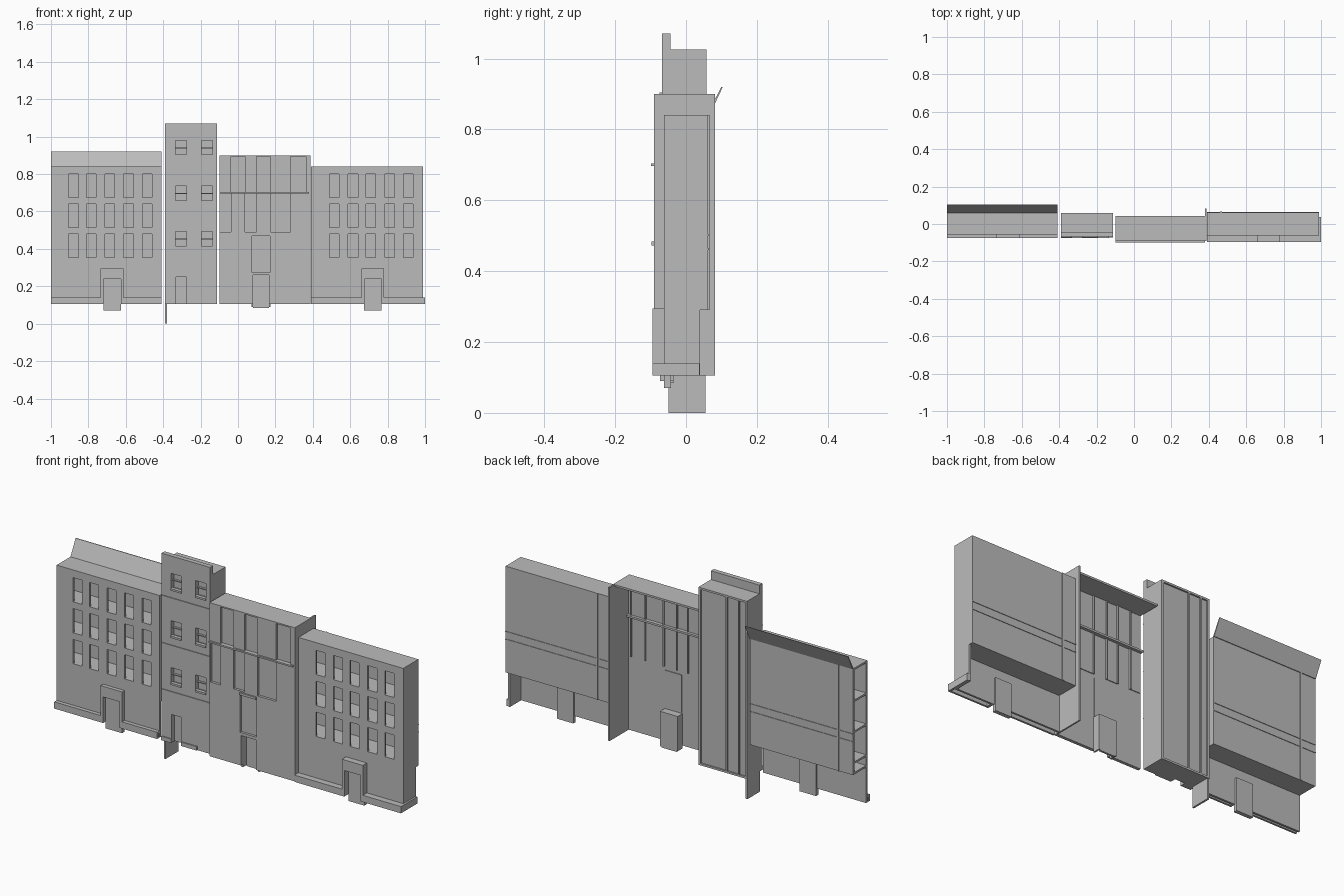
import bpy, bmesh

cube = bpy.data.objects.get("Cube")
if cube:
    bpy.data.objects.remove(cube, do_unlink=True)

grey = bpy.data.materials.new("plain grey")
grey.use_nodes = True
COLOUR = (0.5, 0.5, 0.5, 1)
grey.diffuse_color = COLOUR
grey.node_tree.nodes["Principled BSDF"].inputs["Base Color"].default_value = COLOUR


def finish(name, bm):
    bmesh.ops.recalc_face_normals(bm, faces=bm.faces)
    mesh = bpy.data.meshes.new(name)
    bm.to_mesh(mesh)
    bm.free()
    mesh.materials.append(grey)
    ob = bpy.data.objects.new(name, mesh)
    bpy.context.collection.objects.link(ob)
    return ob


def extrude(bm, faces, vec):
    """Give flat faces a thickness."""
    geo = bmesh.ops.extrude_face_region(bm, geom=faces, use_keep_orig=True)["geom"]
    verts = [g for g in geo if isinstance(g, bmesh.types.BMVert)]
    bmesh.ops.translate(bm, verts=verts, vec=vec)


def box(name, x, y, z):
    bm = bmesh.new()
    bmesh.ops.create_cube(bm, size=1)
    for v in bm.verts:
        for i, (a, b) in enumerate((x, y, z)):
            v.co[i] = a if v.co[i] < 0 else b
    return finish(name, bm)


def wall(name, x, z, y, thick, holes):
    """Front wall with rectangular openings (x0, x1, z0, z1)."""
    xs = sorted({*x, *(v for h in holes for v in h[:2])})
    zs = sorted({*z, *(v for h in holes for v in h[2:])})
    bm = bmesh.new()
    for a, b in zip(xs, xs[1:]):
        for c, d in zip(zs, zs[1:]):
            mx, mz = (a + b) / 2, (c + d) / 2
            if not any(h[0] < mx < h[1] and h[2] < mz < h[3] for h in holes):
                bm.faces.new([bm.verts.new((px, y, pz))
                              for px, pz in ((a, c), (b, c), (b, d), (a, d))])
    bmesh.ops.remove_doubles(bm, verts=bm.verts, dist=1e-5)
    extrude(bm, bm.faces[:], (0, thick, 0))
    return finish(name, bm)


def profile(name, points, x):
    """Side outline (y, z) drawn along x."""
    bm = bmesh.new()
    face = bm.faces.new([bm.verts.new((x[0], py, pz)) for py, pz in points])
    extrude(bm, [face], (x[1] - x[0], 0, 0))
    return finish(name, bm)


T = 0.01
BASE = 0.105
SOFFIT = 0.29
ROOF = 0.84


def wing(side, x, front, plinth, columns, door, groove):
    """Hollow side wing: pierced front, floors, back panel, portal and plinth."""
    x0, x1 = x
    back = 0.062
    holes = [(c - 0.026, c + 0.026, z, z + 0.125)
             for c in columns for z in (0.355, 0.515, 0.675)]
    d0, d1 = door
    holes.append((d0, d1, BASE, 0.24))
    wall(side + "_front_wall", x, (BASE, ROOF), front, T, holes)
    for i, z in enumerate((SOFFIT, 0.345, 0.505, 0.665, ROOF - T)):
        box(f"{side}_floor_{i}", x, (front + T, back), (z, z + T))
    box(side + "_back_panel", x, (back - T, back), (SOFFIT, ROOF))
    # Thin ribs on the back
    box(side + "_back_upright", (groove, groove + T), (back, back + 0.004), (SOFFIT, ROOF))
    for z in (0.46, 0.5):
        box(side + "_back_rail", x, (back, back + 0.003), (z, z + 0.004))
    # Entrance portal and door
    for a, b in ((d0 - 0.014, d0), (d1, d1 + 0.014)):
        box(side + "_portal_post", (a, b), (plinth, front), (BASE, 0.295))
    box(side + "_portal_lintel", (d0, d1), (plinth, front), (0.24, 0.295))
    box(side + "_door", (d0, d1), (front, front + 0.02), (0.07, 0.24))
    # Plinth shelf with a front lip, broken by the doorway
    for a, b in ((x0, d0 - 0.014), (d1 + 0.014, x1)):
        box(side + "_plinth_top", (a, b), (plinth, front), (0.13, 0.14))
        box(side + "_plinth_face", (a, b), (plinth, plinth + T), (BASE, 0.14))


wing("right", (-1, -0.41), -0.055, -0.075,
     (-0.88, -0.785, -0.685, -0.585, -0.485), (-0.72, -0.625), -0.92)
wing("left", (0.39, 0.99), -0.062, -0.095,
     (0.515, 0.615, 0.71, 0.812, 0.91), (0.675, 0.767), 0.46)

# End walls of the wings
box("left_end_wall", (0.98, 0.99), (-0.062, 0.04), (BASE, ROOF))
box("left_end_wall_back", (0.98, 0.99), (0.04, 0.062), (SOFFIT, ROOF))
box("left_end_plinth", (0.99, 1), (-0.095, 0.038), (BASE, 0.14))
box("right_inner_wall", (-0.42, -0.41), (-0.045, 0.06), (SOFFIT, ROOF))

# Leaning roof strip on the right wing
profile("leaning_roof_strip", ((0.058, ROOF), (0.066, ROOF), (0.104, 0.92), (0.1, 0.92)),
        (-1, -0.41))

# Tower: body, pierced front, parapet
TX = (-0.39, -0.112)
FRONT = -0.068
panes = [(c - 0.03, c + 0.03, z, z + 0.08)
         for c in (-0.305, -0.165) for z in (0.412, 0.655, 0.9)]
wall("tower_front_wall", TX, (BASE, 1.07), FRONT, 0.024,
     panes + [(-0.332, -0.276, BASE, 0.25)])
box("tower_body", TX, (-0.045, 0.05), (BASE, 1.025))
for a, b in ((-0.39, -0.378), (-0.345, -0.337), (-0.275, -0.267), (-0.124, -0.112)):
    box("tower_back_rib", (a, b), (0.05, 0.058), (BASE, 1.025))
for z in (BASE, 1.015):
    box("tower_back_edge", TX, (0.05, 0.058), (z, z + T))
for z in (0.37, 0.61, 0.855):
    box("tower_string_course", TX, (FRONT - 0.004, FRONT), (z - 0.004, z))
for a, b, c, d in panes:
    box("tower_window_sill", (a, b), (FRONT - 0.007, FRONT + 0.012), (c - 0.006, c + 0.004))
    box("tower_window_bar", (a, b), (-0.056, -0.045), (c + 0.038, c + 0.043))
for a, b in ((-0.39, -0.332), (-0.276, -0.185)):
    box("tower_plinth", (a, b), (FRONT - 0.006, FRONT), (BASE, 0.125))
box("tower_lower_fin", (-0.39, -0.38), (-0.05, 0.055), (0, BASE))

# Centre block: recessed window bays, roof, ledge, end fin, open back
CX = (-0.1, 0.38)
CF = -0.09
LEDGE = 0.7
upper = [(a, b, LEDGE + 0.004, 0.893) for a, b in ((-0.037, 0.037), (0.1, 0.175), (0.28, 0.363))]
lower = [(a, b, 0.49, LEDGE - 0.004) for a, b in ((-0.095, -0.037), (0.037, 0.1), (0.175, 0.28))]
gate = (0.08, 0.165, BASE, 0.26)
niche = (0.075, 0.17, 0.275, 0.47)
wall("centre_front_wall", CX, (BASE, 0.9), CF, 0.016, upper + lower + [gate, niche])
for a, b, c, d in upper + lower + [niche]:
    box("centre_pane", (a, b), (CF + 0.013, CF + 0.02), (c, d))
box("centre_ledge", CX, (CF - 0.009, CF), (LEDGE - 0.004, LEDGE + 0.004))
box("centre_inner_ledge", CX, (CF + 0.016, CF + 0.035), (LEDGE - 0.005, LEDGE + 0.005))
box("centre_niche_canopy", niche[:2], (CF - 0.008, CF), (0.472, 0.484))
box("centre_roof", CX, (CF + 0.016, 0.042), (0.89, 0.9))
box("centre_end_fin", (0.38, 0.388), (CF, 0.082), (BASE, 0.9))
for a in (-0.037, 0.037, 0.1, 0.175, 0.28, 0.363):
    box("centre_inner_mullion", (a - 0.003, a + 0.003), (CF + 0.016, CF + 0.026),
        (0.49, 0.89))

# Entrance lobby behind the centre wall
box("lobby_back", gate[:2], (-0.045, -0.035), (0.085, 0.26))
box("lobby_top", gate[:2], (CF + 0.016, -0.035), (0.26, 0.27))
for a in (0.072, 0.165):
    box("lobby_side", (a, a + 0.008), (CF + 0.016, -0.035), (0.09, 0.27))
